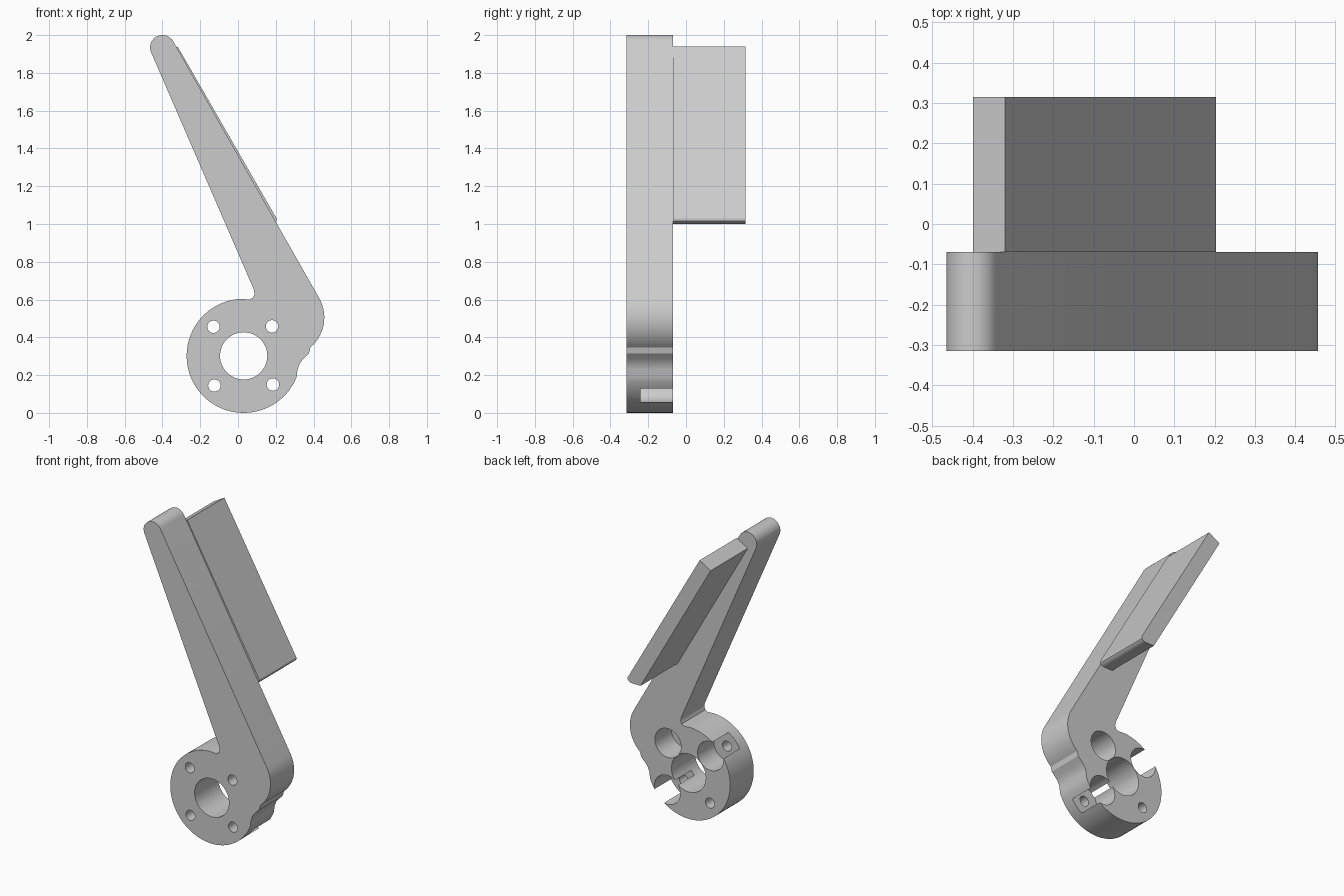
import bpy, bmesh
from math import sin, cos, radians

if "Cube" in bpy.data.objects:
    bpy.data.objects.remove(bpy.data.objects["Cube"])

FRONT, BACK = -0.315, -0.07


def arc(cx, cz, r, a0, a1, n):
    return [(cx + r * cos(radians(a0 + (a1 - a0) * i / n)),
             cz + r * sin(radians(a0 + (a1 - a0) * i / n))) for i in range(n + 1)]


def prism(name, outline, y0, y1):
    """Extrude an xz outline from y0 to y1."""
    bm = bmesh.new()
    face = bm.faces.new([bm.verts.new((x, y0, z)) for x, z in outline])
    ext = bmesh.ops.extrude_face_region(bm, geom=[face])
    verts = [v for v in ext["geom"] if isinstance(v, bmesh.types.BMVert)]
    bmesh.ops.translate(bm, verts=verts, vec=(0, y1 - y0, 0))
    bmesh.ops.recalc_face_normals(bm, faces=bm.faces[:])
    mesh = bpy.data.meshes.new(name)
    bm.to_mesh(mesh)
    bm.free()
    obj = bpy.data.objects.new(name, mesh)
    bpy.context.collection.objects.link(obj)
    return obj


def activate(obj):
    bpy.ops.object.select_all(action='DESELECT')
    obj.select_set(True)
    bpy.context.view_layer.objects.active = obj


def cut_round(obj, x, z, r, y0, y1, n=32):
    """Drill a round hole along y."""
    cutter = prism("cutter", arc(x, z, r, 0, 360 - 360 / n, n - 1), y0, y1)
    cutter.hide_render = True
    mod = obj.modifiers.new("hole", 'BOOLEAN')
    mod.operation, mod.solver, mod.object = 'DIFFERENCE', 'EXACT', cutter
    activate(obj)
    bpy.ops.object.modifier_apply(modifier=mod.name)
    bpy.data.objects.remove(cutter)


# Lever arm with rounded tip, side lobe and round hub in one outline
outline = arc(-0.40, 1.935, 0.0655, 30, 203, 16)
outline += [(0.083, 0.655), (0.088, 0.63), (0.08, 0.61), (0.06, 0.60)]
outline += arc(0.03, 0.302, 0.302, 92, 338, 48)
outline += [(0.315, 0.23), (0.327, 0.262), (0.345, 0.285), (0.375, 0.315)]
outline += arc(0.25, 0.505, 0.207, -50, 30, 14)
lever = prism("lever_arm", outline, FRONT, BACK)

# Hub bore and bolt holes
cut_round(lever, 0.03, 0.302, 0.125, -0.5, 0.1, 48)
bolts = [(-0.13, 0.456), (0.18, 0.458), (-0.125, 0.145), (0.185, 0.15)]
for x, z in bolts:
    cut_round(lever, x, z, 0.033, -0.5, 0.1, 24)

# Bolt head recesses from the back, breaking through the hub rim
for x, z in (bolts[0], bolts[1], bolts[3]):
    cut_round(lever, x, z, 0.095, -0.24, 0.1)

# Thumb paddle reaching backwards along the upper arm
paddle = prism("paddle", [(-0.32, 1.94), (-0.40, 1.893), (0.11, 1.0), (0.175, 1.0),
                          (0.193, 1.006), (0.203, 1.017), (0.204, 1.03)], BACK, 0.315)

for obj in (lever, paddle):
    activate(obj)
    bpy.ops.object.shade_smooth_by_angle(angle=radians(30))
